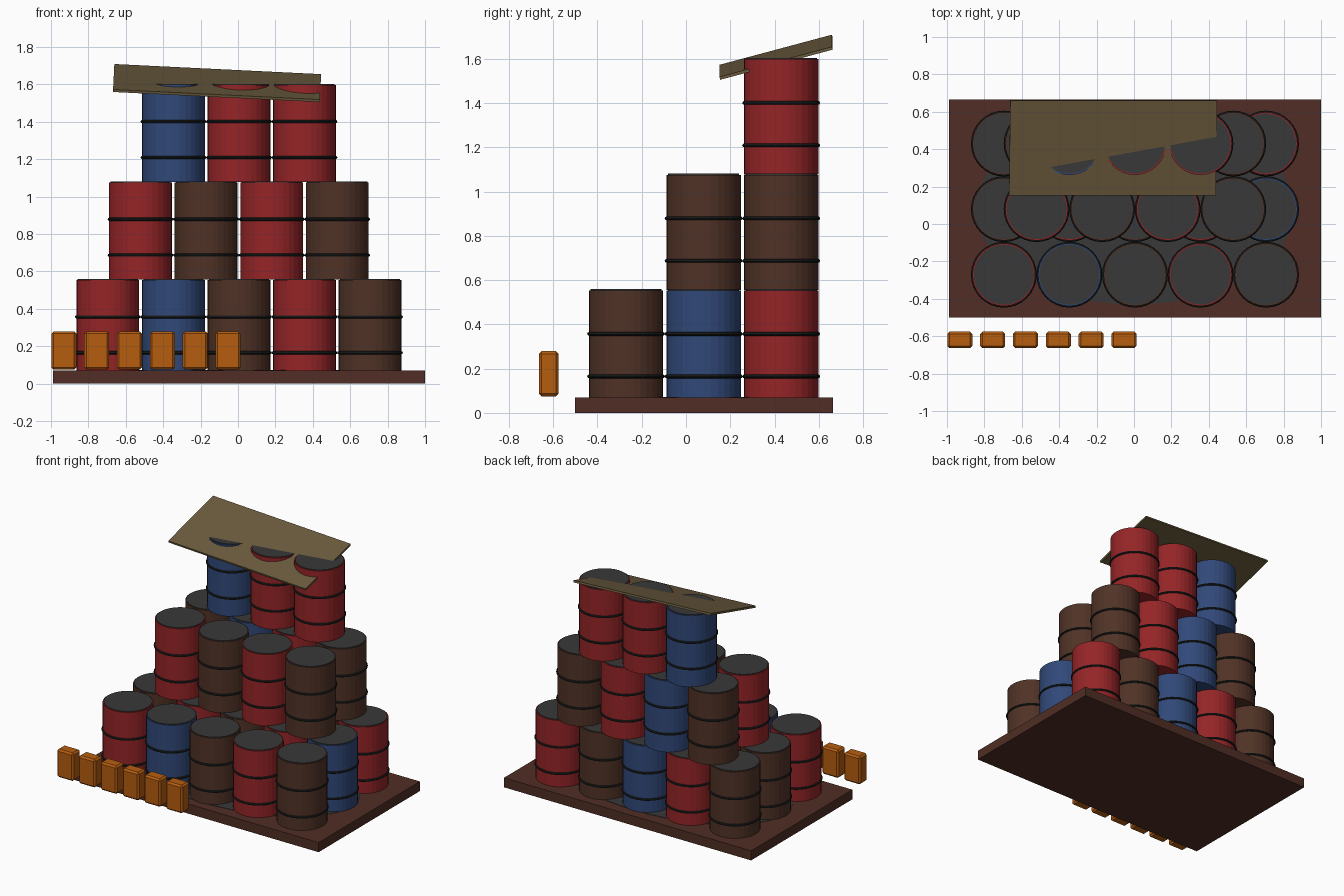
import bpy, bmesh
from math import radians
from mathutils import Matrix, Vector

cube = bpy.data.objects.get("Cube")
if cube:
    bpy.data.objects.remove(cube, do_unlink=True)


def material(name, rgb):
    m = bpy.data.materials.new(name)
    m.use_nodes = True
    m.diffuse_color = (*rgb, 1)
    bsdf = next(n for n in m.node_tree.nodes if n.type == 'BSDF_PRINCIPLED')
    bsdf.inputs["Base Color"].default_value = (*rgb, 1)
    return m


red = material("red_paint", (0.3, 0.018, 0.02))
blue = material("blue_paint", (0.03, 0.065, 0.19))
brown = material("brown_rust", (0.08, 0.032, 0.019))
lid_grey = material("lid_grey", (0.04, 0.04, 0.04))
hoop_black = material("hoop_black", (0.012, 0.013, 0.013))
olive = material("olive_board", (0.15, 0.107, 0.048))
pallet_brown = material("pallet_brown", (0.08, 0.027, 0.018))
orange = material("orange_block", (0.47, 0.11, 0.005))


def finish(name, bm, mats):
    mesh = bpy.data.meshes.new(name)
    bm.to_mesh(mesh)
    bm.free()
    for m in mats:
        mesh.materials.append(m)
    obj = bpy.data.objects.new(name, mesh)
    bpy.context.collection.objects.link(obj)
    return obj


def box(name, size, loc, mat):
    bm = bmesh.new()
    bmesh.ops.create_cube(bm, size=1, matrix=Matrix.Diagonal((*size, 1)))
    obj = finish(name, bm, [mat])
    obj.location = loc
    return obj


# Barrel dimensions
RADIUS, HEIGHT, SIDES, PITCH = 0.168, 0.52, 32, 0.3505


def disc(bm, radius, low, high):
    return bmesh.ops.create_cone(
        bm, cap_ends=True, segments=SIDES, radius1=radius, radius2=radius,
        depth=high - low, matrix=Matrix.Translation((0, 0, (low + high) / 2)))["verts"]


def hoop(bm, z):
    # a round bead swept about the barrel axis
    bead = [bm.verts.new((RADIUS - 0.001 + dx, 0, z + dz))
            for dx, dz in ((0.009, 0), (0.006, 0.006), (0, 0.009), (-0.006, 0.006),
                           (-0.006, -0.006), (0, -0.009), (0.006, -0.006))]
    edges = [bm.edges.new((bead[i - 1], bead[i])) for i in range(len(bead))]
    bmesh.ops.spin(bm, geom=bead + edges, cent=(0, 0, 0), axis=(0, 0, 1),
                   angle=radians(360), steps=SIDES, use_merge=True)


def barrel(name, x, y, z, paint):
    bm = bmesh.new()
    disc(bm, RADIUS, 0, HEIGHT)
    painted = set(bm.faces)
    disc(bm, RADIUS - 0.007, HEIGHT - 0.01, HEIGHT + 0.005)
    lid = set(bm.faces) - painted
    for h in (0.131, 0.323):
        hoop(bm, h)
    for f in bm.faces:
        f.material_index = 0 if f in painted else 1 if f in lid else 2
    bmesh.ops.recalc_face_normals(bm, faces=bm.faces)
    obj = finish(name, bm, [paint, lid_grey, hoop_black])
    obj.location = (x, y, z)


# Stacked barrels: rows from front to back, each from -x to +x
paints = {"R": red, "B": blue, "N": brown}
layers = [["RBNRN", "NRNRB", "NRBNR"], ["RNRN", "NBRN"], ["BRR"]]
for level, rows in enumerate(layers):
    first_row = 3 - len(rows)
    for r, row in enumerate(rows):
        for i, key in enumerate(row):
            barrel(f"barrel_{level + 1}_{r + 1}_{i + 1}",
                   0.005 + (i - (len(row) - 1) / 2) * PITCH,
                   -0.271 + (first_row + r) * PITCH,
                   0.034 + level * (HEIGHT + 0.002), paints[key])

# Base under the stack
box("pallet", (1.99, 1.165, 0.07), (0.005, 0.082, 0.035), pallet_brown)

# Thin dark stain around the barrel feet
bm = bmesh.new()
bmesh.ops.create_cone(bm, cap_ends=True, segments=48, radius1=1, radius2=1, depth=1,
                      matrix=Matrix.Diagonal((0.85, 0.51, 0.003, 1)))
finish("floor_stain", bm, [lid_grey]).location = (0.005, 0.08, 0.071)

# Tilted board lying over the top barrels
board = box("tilted_board", (1.107, 0.526, 0.014), (-0.112, 0.407, 1.607), olive)
board.rotation_euler = (radians(15), radians(2.8), 0)

# Row of chamfered blocks in front
for i in range(6):
    block = box(f"block_{i + 1}", (0.134, 0.088, 0.204),
                (-0.931 + i * 0.1755, -0.62, 0.177), orange)
    bevel = block.modifiers.new("chamfer", 'BEVEL')
    bevel.width = 0.012
    bevel.segments = 1
